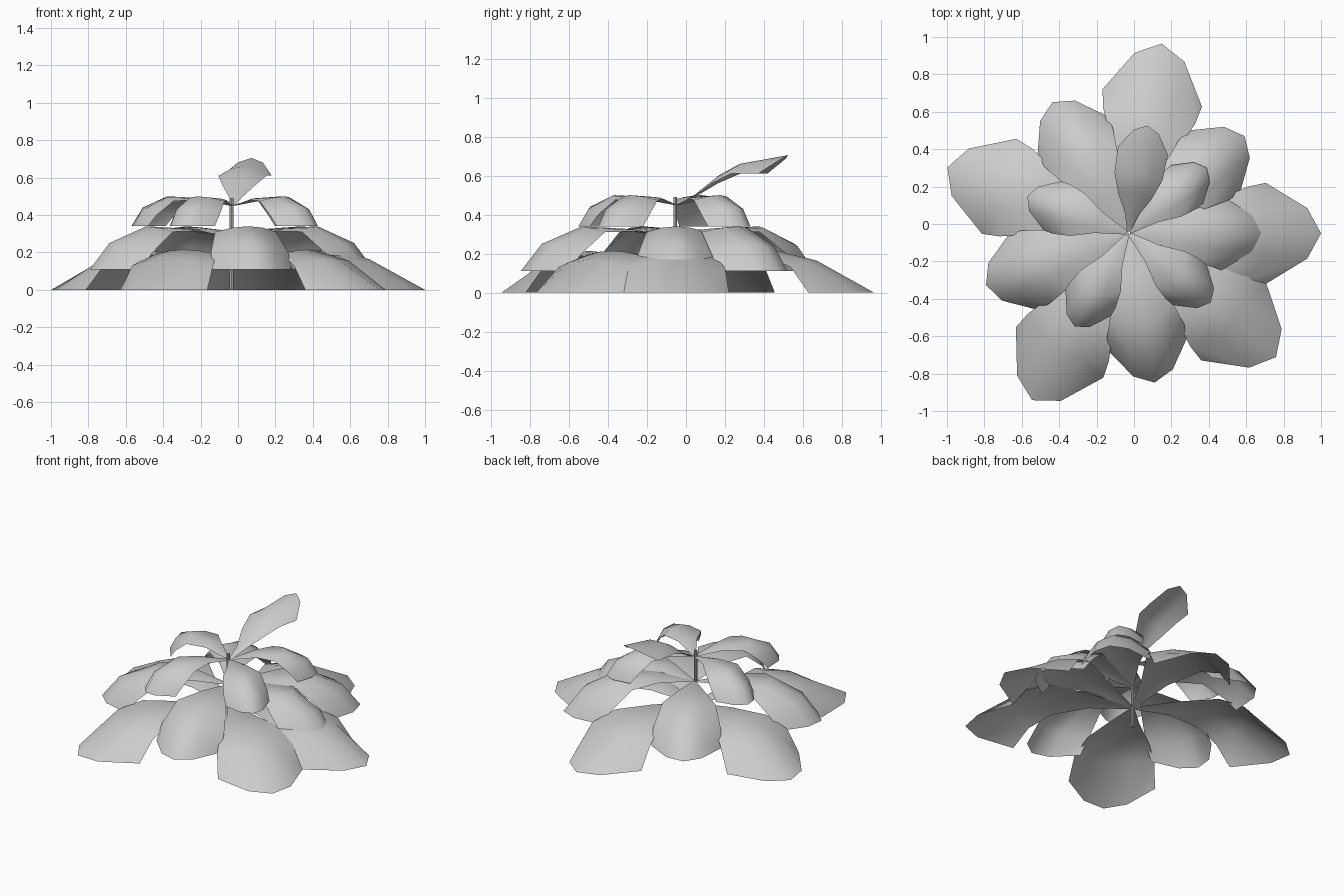
import bpy, math

CX, CY = -0.03, -0.05          # plant axis
COLS = (-1, -0.5, 0, 0.5, 1)   # columns across each leaf


def leaf(name, angle, rows, scale=1.0):
    """Rows: (mid radius, edge radius, half width, mid height, edge height)."""
    a = math.radians(angle)
    verts, faces = [], []
    for rm, re, hw, zm, ze in rows:
        for u in COLS:
            r = (rm + (re - rm) * u * u) * scale
            t = hw * u * scale
            z = zm + (ze - zm) * u * u
            verts.append((CX + r * math.cos(a) - t * math.sin(a),
                          CY + r * math.sin(a) + t * math.cos(a), z))
    n = len(COLS)
    for i in range(len(rows) - 1):
        for j in range(n - 1):
            k = i * n + j
            faces.append((k, k + n, k + n + 1, k + 1))
    me = bpy.data.meshes.new(name)
    me.from_pydata(verts, [], faces)
    me.shade_smooth()
    ob = bpy.data.objects.new(name, me)
    bpy.context.collection.objects.link(ob)


lower = [(0.01, 0.01, 0.015, 0.13, 0.13),
         (0.27, 0.27, 0.09, 0.19, 0.18),
         (0.52, 0.50, 0.19, 0.215, 0.19),
         (0.73, 0.64, 0.25, 0.165, 0.13),
         (1.03, 0.735, 0.27, 0.0, 0.0)]
middle = [(0.01, 0.01, 0.012, 0.28, 0.28),
          (0.22, 0.22, 0.08, 0.325, 0.315),
          (0.49, 0.40, 0.165, 0.34, 0.31),
          (0.70, 0.53, 0.21, 0.25, 0.20),
          (0.81, 0.60, 0.215, 0.11, 0.11)]
upper = [(0.01, 0.01, 0.01, 0.45, 0.45),
         (0.17, 0.17, 0.06, 0.49, 0.48),
         (0.37, 0.29, 0.12, 0.50, 0.475),
         (0.51, 0.38, 0.14, 0.44, 0.40),
         (0.575, 0.43, 0.14, 0.34, 0.34)]
raised = [(0.01, 0.01, 0.01, 0.45, 0.45),
          (0.10, 0.10, 0.035, 0.505, 0.495),
          (0.22, 0.20, 0.09, 0.60, 0.56),
          (0.33, 0.31, 0.13, 0.66, 0.61),
          (0.585, 0.45, 0.135, 0.705, 0.61)]

# Fifteen leaves spiralling up in 80 degree steps, five per tier
for i in range(15):
    tier = i // 5
    rows = (lower, middle, upper)[tier]
    scale = {9: 0.93, 14: 0.95}.get(i, 1.0)
    if i == 10:                # the one lifted leaf
        rows = raised
    leaf(("lower_leaf", "middle_leaf", "upper_leaf")[tier], 80 * i, rows, scale)

# Thin stem
bpy.ops.mesh.primitive_cylinder_add(vertices=8, radius=0.01, depth=0.49,
                                    location=(CX - 0.005, CY - 0.005, 0.245))
bpy.context.object.name = "stem"
bpy.ops.object.shade_smooth_by_angle()
